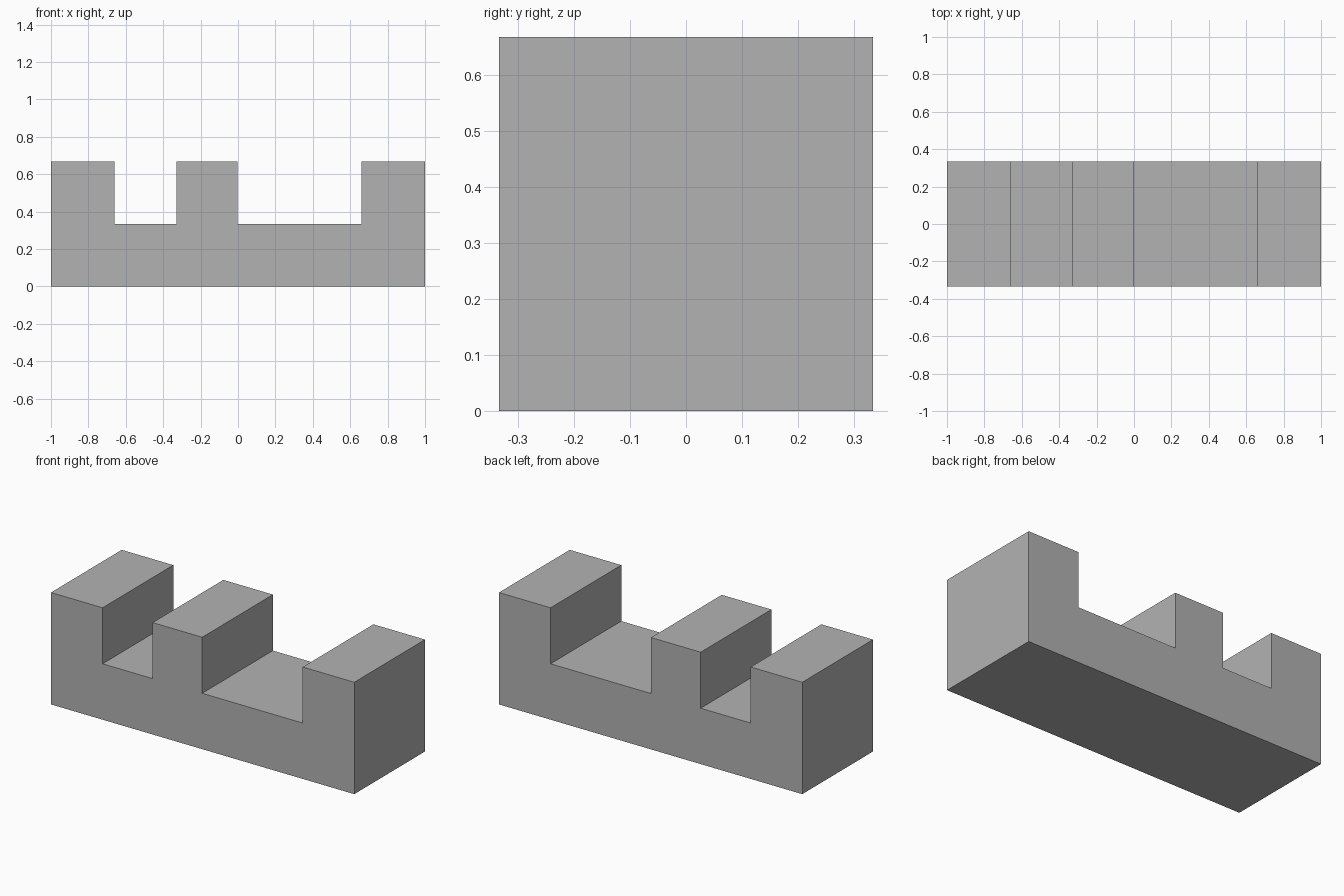
import bpy
import bmesh

cube = bpy.data.objects.get("Cube")
if cube:
    bpy.data.objects.remove(cube, do_unlink=True)

# Single flat grey
grey = bpy.data.materials.new("plain_grey")
grey.use_nodes = True
color = (0.448, 0.448, 0.448, 1)
grey.diffuse_color = color
grey.node_tree.nodes["Principled BSDF"].inputs["Base Color"].default_value = color

HALF_DEPTH = 0.333
HEIGHT = 0.667
FLOOR = 0.333
NOTCHES = [(-0.66, -0.33), (-0.003, 0.66)]

# Side profile: flat base, with a narrow and a wide notch along the top
profile = [(1, 0), (1, HEIGHT)]
for left, right in reversed(NOTCHES):
    profile += [(right, HEIGHT), (right, FLOOR), (left, FLOOR), (left, HEIGHT)]
profile += [(-1, HEIGHT), (-1, 0)]

# Extrude the profile from front to back
bm = bmesh.new()
front = bm.faces.new([bm.verts.new((x, -HALF_DEPTH, z)) for x, z in profile])
back = bmesh.ops.extrude_face_region(bm, geom=[front], use_keep_orig=True)["geom"]
moved = [v for v in back if isinstance(v, bmesh.types.BMVert)]
bmesh.ops.translate(bm, verts=moved, vec=(0, 2 * HALF_DEPTH, 0))
bmesh.ops.recalc_face_normals(bm, faces=bm.faces)

mesh = bpy.data.meshes.new("notched_block")
bm.to_mesh(mesh)
bm.free()
mesh.materials.append(grey)
block = bpy.data.objects.new("notched_block", mesh)
bpy.context.collection.objects.link(block)
